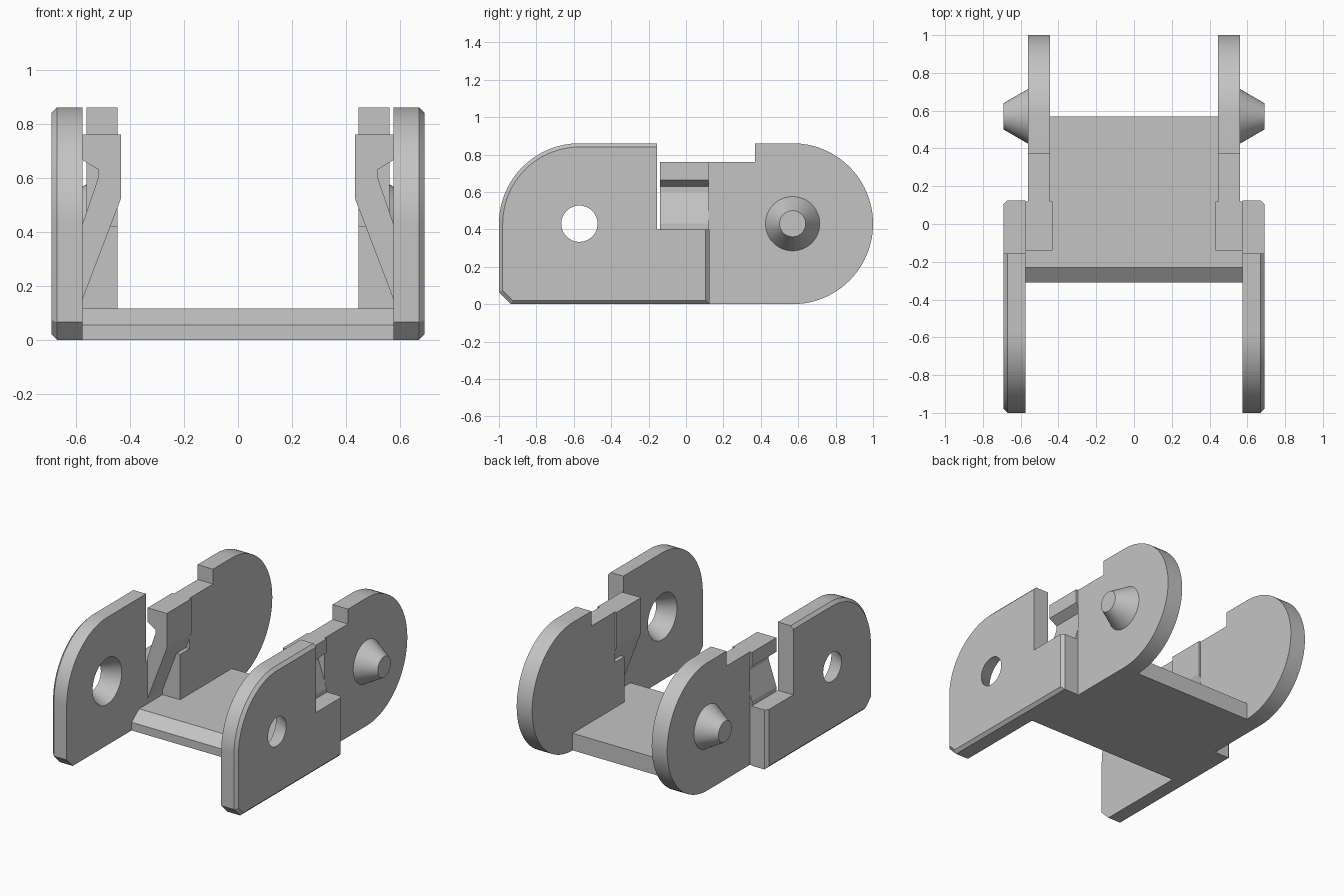
import bpy, bmesh, math

cube = bpy.data.objects.get("Cube")
if cube:
    bpy.data.objects.remove(cube)

grey = bpy.data.materials.new("plain_grey")
grey.use_nodes = True
COLOR = (0.55, 0.55, 0.55, 1)
grey.diffuse_color = COLOR
grey.node_tree.nodes["Principled BSDF"].inputs["Base Color"].default_value = COLOR

R = 0.43        # end radius and axis height
AXIS = 0.57     # pivot distance from the centre
TOP = 2 * R
FRONT = -0.155  # rear edge of the tall part of the outer plate
END = 0.125     # rear end of the outer plate


def arc(cy, r, a0, a1, n=24):
    angles = [math.radians(a0 + (a1 - a0) * i / n) for i in range(n + 1)]
    return [(cy + r * math.cos(a), R + r * math.sin(a)) for a in angles]


def loft(name, rings):
    """Bridge rings of equal point count and cap both ends."""
    bm = bmesh.new()
    loops = [[bm.verts.new(p) for p in ring] for ring in rings]
    n = len(loops[0])
    for a, b in zip(loops, loops[1:]):
        for i in range(n):
            j = (i + 1) % n
            bm.faces.new((a[i], a[j], b[j], b[i]))
    bm.faces.new(loops[0])
    bm.faces.new(loops[-1])
    bmesh.ops.recalc_face_normals(bm, faces=bm.faces)
    mesh = bpy.data.meshes.new(name)
    bm.to_mesh(mesh)
    bm.free()
    mesh.materials.append(grey)
    obj = bpy.data.objects.new(name, mesh)
    bpy.context.collection.objects.link(obj)
    return obj


def yz_ring(x, outline):
    return [(x, y, z) for y, z in outline]


def cut(obj, cutter):
    mod = obj.modifiers.new("cut", "BOOLEAN")
    mod.operation = "DIFFERENCE"
    mod.solver = "EXACT"
    mod.object = cutter
    graph = bpy.context.evaluated_depsgraph_get()
    mesh = bpy.data.meshes.new_from_object(obj.evaluated_get(graph))
    obj.modifiers.clear()
    obj.data = mesh
    bpy.data.objects.remove(cutter)


def smooth(obj):
    bpy.ops.object.select_all(action="DESELECT")
    obj.select_set(True)
    bpy.context.view_layer.objects.active = obj
    bpy.ops.object.shade_smooth_by_angle(angle=math.radians(25))


def outer_outline(d):
    """Outer plate outline, with its free edges pulled in by d."""
    k = d * 0.41
    return ([(-0.935 + k, d), (END - d, d), (END - d, 0.4), (FRONT, 0.4),
             (FRONT, TOP - d)] + arc(-AXIS, R - d, 90, 180)
            + [(-1 + d, 0.065 + k)])


# Floor between the plates, with a sloped front edge
floor_outline = [(-0.31, 0), (END - 0.005, 0), (END - 0.005, 0.115),
                 (-0.23, 0.115), (-0.31, 0.055)]
loft("floor", [yz_ring(x, floor_outline) for x in (-0.575, 0.575)])
back_outline = [(0.1, 0), (AXIS, 0), (AXIS, 0.115), (0.1, 0.115)]
loft("rear_floor", [yz_ring(x, back_outline) for x in (-0.45, 0.45)])

for side, s in (("left", 1), ("right", -1)):
    # Outer front plate, chamfered outside, with a tapered pivot hole
    plate = loft(side + "_outer_plate", [
        yz_ring(s * 0.575, outer_outline(0)),
        yz_ring(s * 0.67, outer_outline(0)),
        yz_ring(s * 0.69, outer_outline(0.02))])
    slope = (0.155 - 0.097) / 0.115
    cutter = loft("hole_cutter", [
        yz_ring(s * x, arc(-AXIS, 0.097 + slope * (0.69 - x), 0, 352.5, 47))
        for x in (0.55, 0.71)])
    cut(plate, cutter)
    smooth(plate)

    # Inner rear plate with rounded end and stepped top
    inner = ([(0.02, 0)] + arc(AXIS, R, -90, 90, 48)
             + [(0.37, TOP), (0.37, 0.76), (0.12, 0.76), (0.12, 0.42), (0.02, 0.42)])
    smooth(loft(side + "_inner_plate",
                [yz_ring(s * x, inner) for x in (0.445, 0.56)]))

    # Web joining the two plates
    web = [(0.02, 0), (0.12, 0), (0.12, 0.4), (0.02, 0.4)]
    loft(side + "_web", [yz_ring(s * x, web) for x in (0.5, 0.6)])

    # Tapered pivot pin
    smooth(loft(side + "_pin", [
        yz_ring(s * x, arc(AXIS, r, 0, 352.5, 47))
        for x, r in ((0.55, 0.151), (0.69, 0.07))]))

    # Notched stop block with a sloped underside
    stop = [(0.575, 0.76), (0.432, 0.76), (0.432, 0.525), (0.575, 0.15),
            (0.575, 0.43), (0.517, 0.60), (0.517, 0.63), (0.575, 0.665)]
    loft(side + "_stop", [[(s * x, y, z) for x, z in stop] for y in (-0.14, 0.12)])
